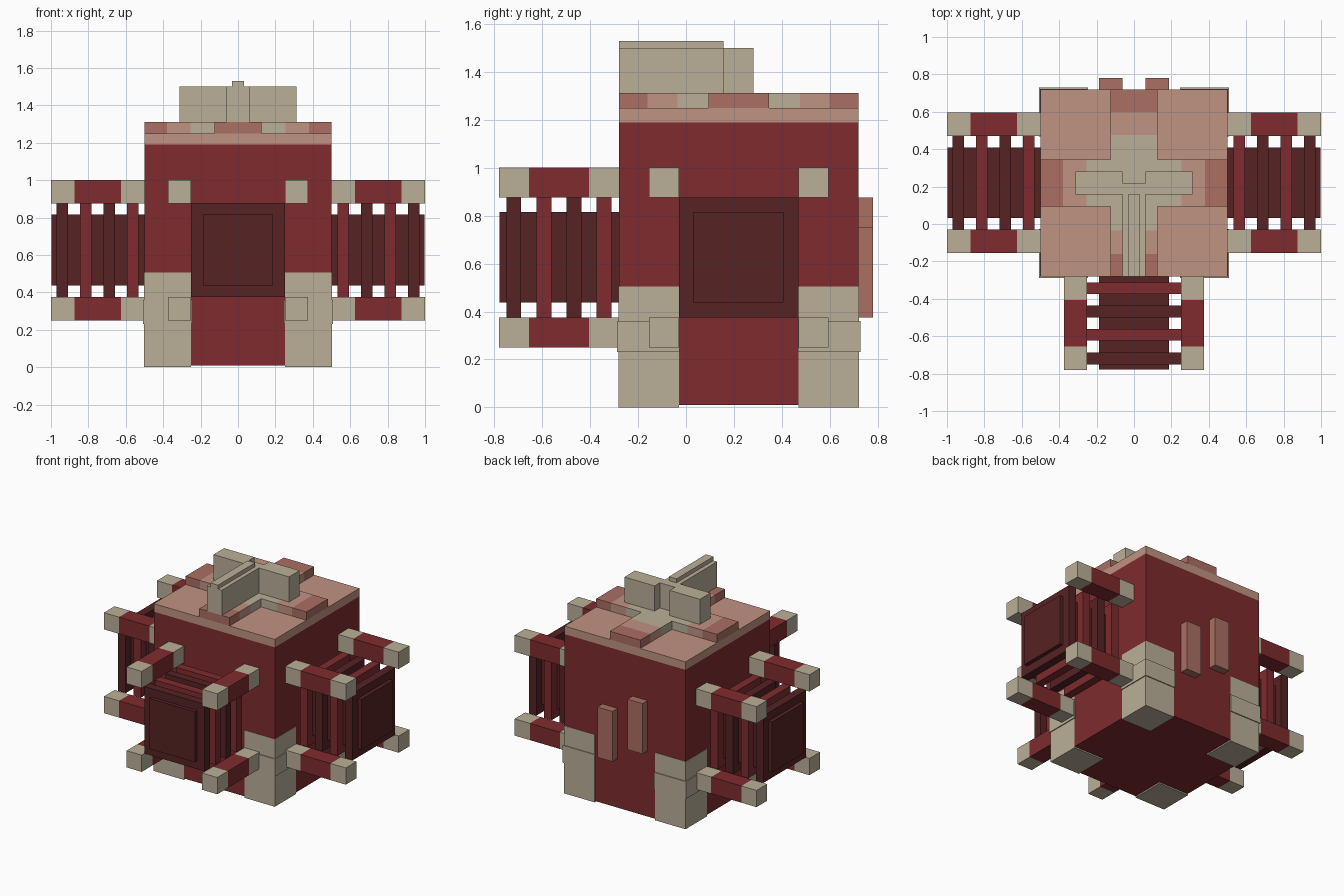
import bpy, bmesh

cube = bpy.data.objects.get("Cube")
if cube:
    bpy.data.objects.remove(cube, do_unlink=True)


def linear(c):
    c /= 255
    return c / 12.92 if c <= 0.04045 else ((c + 0.055) / 1.055) ** 2.4


def material(name, rgb):
    m = bpy.data.materials.new(name)
    m.use_nodes = True
    col = (*[linear(c) for c in rgb], 1)
    m.diffuse_color = col
    bsdf = m.node_tree.nodes["Principled BSDF"]
    bsdf.inputs["Base Color"].default_value = col
    bsdf.inputs["Roughness"].default_value = 0.9
    return m


RED = material("brick red", (127, 43, 46))
DARK = material("dark maroon", (86, 34, 35))
TAN = material("stone tan", (187, 175, 152))
PINK = material("light clay", (192, 147, 130))
ROSE = material("dusty rose", (171, 111, 99))


def boxes(name, mat, spans):
    """One object made of boxes, each given as (x0, x1, y0, y1, z0, z1)."""
    bm = bmesh.new()
    for x0, x1, y0, y1, z0, z1 in spans:
        verts = bmesh.ops.create_cube(bm, size=1)["verts"]
        for v in verts:
            v.co.x = (x0 + x1) / 2 + v.co.x * abs(x1 - x0)
            v.co.y = (y0 + y1) / 2 + v.co.y * abs(y1 - y0)
            v.co.z = (z0 + z1) / 2 + v.co.z * abs(z1 - z0)
    me = bpy.data.meshes.new(name)
    bm.to_mesh(me)
    bm.free()
    me.materials.append(mat)
    ob = bpy.data.objects.new(name, me)
    bpy.context.collection.objects.link(ob)
    return ob


CY = 0.22  # body centre along y

# Main body and roof slab
boxes("body", RED, [(-0.5, 0.5, CY - 0.5, CY + 0.5, 0.01, 1.19)])
boxes("roof_slab", PINK, [(-0.5, 0.5, CY - 0.5, CY + 0.5, 1.19, 1.25)])

# Stone corner feet, each with a slightly wider band
feet, bands = [], []
for sx in (-1, 1):
    for sy in (-1, 1):
        feet.append((sx * 0.25, sx * 0.502, CY + sy * 0.25, CY + sy * 0.502, 0, 0.505))
        bands.append((sx * 0.247, sx * 0.509, CY + sy * 0.247, CY + sy * 0.509, 0.23, 0.36))
boxes("corner_feet", TAN, feet)
boxes("corner_bands", TAN, bands)

# Raised roof cross: stone middle, clay then rose towards the tips
W, Z0, Z1 = 0.126, 1.25, 1.312


def cross_tiles(a, b):
    tiles = []
    for s in (-1, 1):
        tiles.append((s * a, s * b, CY - W, CY + W, Z0, Z1))
        tiles.append((-W, W, CY + s * a, CY + s * b, Z0, Z1))
    return tiles


boxes("roof_cross_middle", TAN,
      [(-W, W, CY - W, CY + W, Z0, Z1)] + cross_tiles(W, 0.255))
boxes("roof_cross_inner_tiles", PINK, cross_tiles(0.255, 0.38))
boxes("roof_cross_tips", ROSE, cross_tiles(0.38, 0.5))

# Crest on the roof: long beam, ridge and two side arms
boxes("crest_beam", TAN, [(-0.062, 0.062, -0.28, 0.22, Z1, 1.5)])
boxes("crest_ridge", TAN, [(-0.031, 0.031, -0.28, 0.157, 1.5, 1.53)])
boxes("crest_arms", TAN, [(s * 0.062, s * 0.312, 0.157, 0.282, Z1, 1.5) for s in (-1, 1)])


# Ribbed vents with four corner rails on the front and both sides
def facing(side, d0, d1, t0, t1, z0, z1):
    """Box placed by distance outward (d) and sideways (t) from the body centre."""
    if side == "front":
        return (t0, t1, CY - d0, CY - d1, z0, z1)
    s = 1 if side == "left" else -1
    return (s * d0, s * d1, CY + t0, CY + t1, z0, z1)


for side in ("front", "left", "right"):
    boxes(side + "_vent_core", DARK, [facing(side, 0.5, 0.998, -0.188, 0.188, 0.438, 0.815)])
    for mat, label, starts in ((RED, "red", (0.532, 0.782)), (DARK, "dark", (0.657, 0.908))):
        boxes(f"{side}_vent_{label}_ribs", mat,
              [facing(side, d, d + 0.062, -0.25, 0.25, 0.376, 0.877) for d in starts])
    for mat, label, pieces in ((TAN, "ends", ((0.5, 0.625), (0.875, 1.0))),
                               (RED, "middles", ((0.625, 0.875),))):
        boxes(f"{side}_rail_{label}", mat,
              [facing(side, d0, d1, s * 0.25, s * 0.375, z, z + 0.125)
               for d0, d1 in pieces for s in (-1, 1) for z in (0.25, 0.876)])

# Two staggered pads on the back
boxes("back_pads", ROSE, [(0.062, 0.187, CY + 0.5, 0.78, 0.376, 0.752),
                          (-0.187, -0.062, CY + 0.5, 0.78, 0.5, 0.877)])
